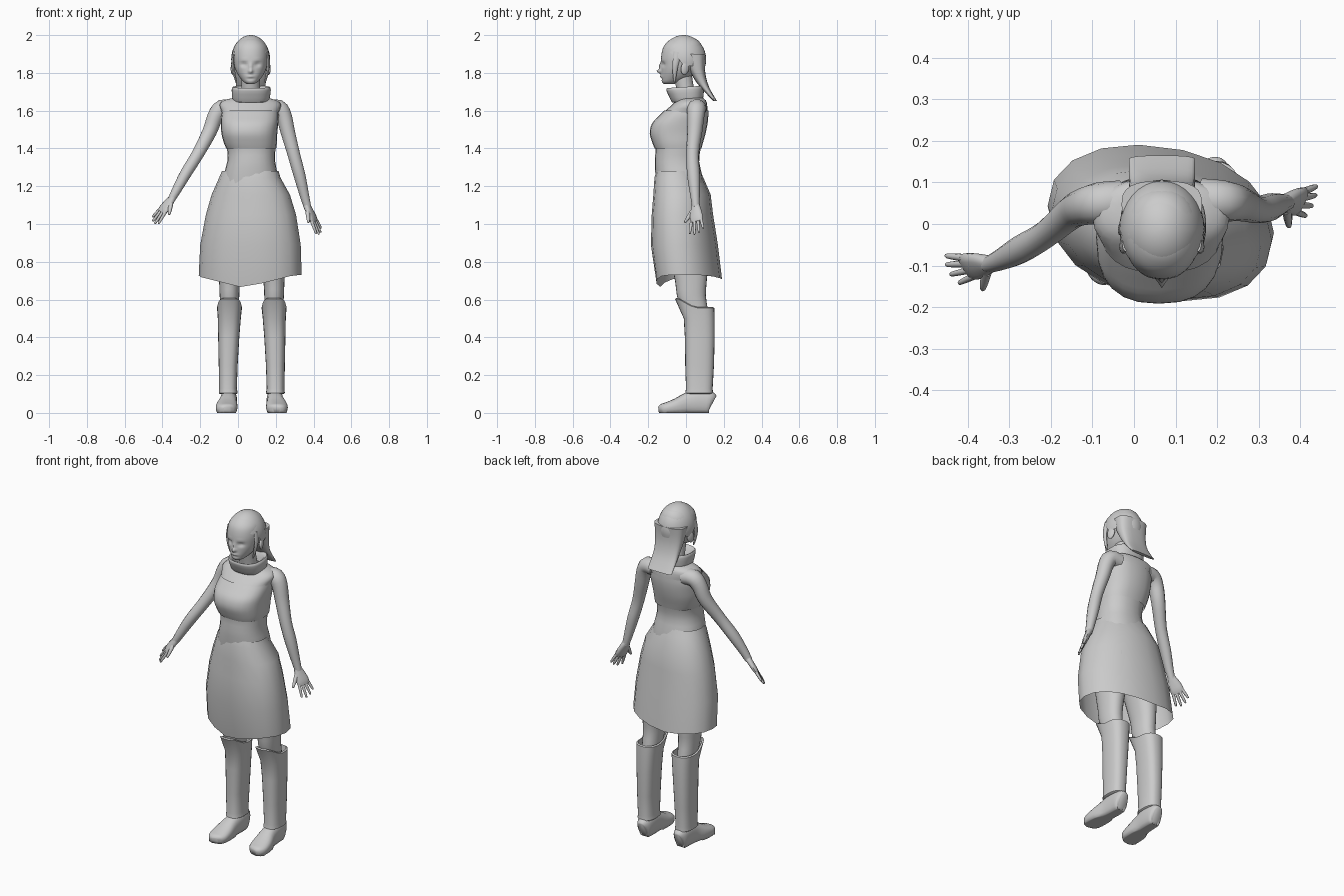
import bpy, math
from mathutils import Vector

CX = 0.067      # body centre line
LX = 0.073      # leg centre line


def make(name, rings, caps=(True, True), sub=0, angle=50):
    """Skin a list of equal-length point rings."""
    n = len(rings[0])
    verts = [tuple(p) for r in rings for p in r]
    faces = [(i*n+j, i*n+(j+1) % n, (i+1)*n+(j+1) % n, (i+1)*n+j)
             for i in range(len(rings)-1) for j in range(n)]
    if caps[0]:
        faces.append(tuple(reversed(range(n))))
    if caps[1]:
        faces.append(tuple(range(len(verts)-n, len(verts))))
    me = bpy.data.meshes.new(name)
    me.from_pydata(verts, [], faces)
    ob = bpy.data.objects.new(name, me)
    bpy.context.collection.objects.link(ob)
    bpy.ops.object.select_all(action='DESELECT')
    ob.select_set(True)
    bpy.context.view_layer.objects.active = ob
    bpy.ops.object.shade_smooth_by_angle(angle=math.radians(angle))
    if sub:
        ob.modifiers.new("smooth", 'SUBSURF').levels = sub
        ob.modifiers["smooth"].render_levels = sub
    return ob


def unit(t, e):
    c, s = math.cos(t), math.sin(t)
    return (math.copysign(abs(c)**(2/e), c), math.copysign(abs(s)**(2/e), s))


def refine(rows, steps):
    """Catmull-Rom interpolation between rows of numbers."""
    out = []
    for i in range(len(rows)-1):
        a, b, c, d = rows[max(i-1, 0)], rows[i], rows[i+1], rows[min(i+2, len(rows)-1)]
        for k in range(steps):
            t = k/steps
            out.append([0.5*(2*q+(r-p)*t+(2*p-5*q+4*r-s)*t*t+(3*q-p-3*r+s)*t**3)
                        for p, q, r, s in zip(a, b, c, d)])
    return out+[list(rows[-1])]


def loft(name, rows, n=24, e=2.2, steps=1, tilt=0, skew=0, **kw):
    """Rows are (z, x min, x max, y min, y max)."""
    rings = []
    for z, x0, x1, y0, y1 in refine(rows, steps):
        ring = []
        for j in range(n):
            u, v = unit(2*math.pi*j/n, e)
            dx = u*(x1-x0)/2
            y = (y0+y1)/2+v*(y1-y0)/2
            ring.append((((x0+x1)/2+dx), y+skew*dx, z+tilt*v))
        rings.append(ring)
    return make(name, rings, **kw)


def tube(name, rows, side=(0, 1, 0), n=14, e=2, steps=3, **kw):
    """Rows are (x, y, z, radius along side, other radius)."""
    rows = refine(rows, steps)
    pts = [Vector(r[:3]) for r in rows]
    rings = []
    for i, r in enumerate(rows):
        d = (pts[min(i+1, len(pts)-1)]-pts[max(i-1, 0)]).normalized()
        s = Vector(side)
        s = (s-d*s.dot(d)).normalized()
        o = d.cross(s)
        ring = []
        for j in range(n):
            u, v = unit(2*math.pi*j/n, e)
            ring.append(pts[i]+s*u*r[3]+o*v*r[4])
        rings.append(ring)
    return make(name, rings, **kw)


# torso, shoulders and neck
loft("torso", [(1.02, -.08, .21, -.12, .10), (1.15, -.09, .22, -.15, .10),
     (1.26, -.075, .21, -.162, .085), (1.33, -.057, .197, -.165, .07),
     (1.40, -.058, .198, -.162, .078), (1.48, -.08, .203, -.175, .10),
     (1.54, -.085, .208, -.155, .112), (1.59, -.085, .215, -.118, .115),
     (1.63, -.10, .23, -.075, .112), (1.655, -.075, .205, -.05, .105),
     (1.67, -.01, .145, -.035, .085)], e=2.3, steps=2)
loft("bust_top", [(1.40, -.062, .202, -.166, .082), (1.43, -.075, .206, -.178, .09),
     (1.48, -.088, .208, -.192, .104), (1.53, -.091, .213, -.181, .114),
     (1.57, -.089, .216, -.146, .118), (1.60, -.082, .214, -.117, .118)],
     e=2.5, steps=3, caps=(False, False))
tube("neck", [(CX, .02, 1.62, .055, .055), (CX, .0, 1.70, .05, .047),
     (CX, -.02, 1.80, .05, .05)], side=(1, 0, 0))

# standing collar with a rolled inner edge
loft("collar", [(1.65, -.015, .15, -.06, .085), (1.645, -.028, .165, -.075, .09),
     (1.67, -.032, .17, -.085, .093), (1.715, -.036, .177, -.108, .098),
     (1.73, -.03, .17, -.104, .093), (1.72, -.015, .15, -.085, .075),
     (1.67, .0, .135, -.055, .06)], e=2.5, tilt=.006, caps=(False, False), sub=1)

# skirt with a pointed front hem, open below
skirt = loft("skirt", [(1.28, -.085, .215, -.155, .075), (1.245, -.10, .225, -.165, .09),
     (1.155, -.14, .275, -.17, .128), (1.05, -.17, .307, -.178, .14),
     (.89, -.20, .332, -.182, .165), (.73, -.208, .337, -.165, .187)],
     n=18, e=2.15, skew=-.12, caps=(False, False), angle=60)
for v in skirt.data.vertices:
    if v.co.z < .74:
        k = max(0, 1-abs(v.co.x-.03)/.27)
        v.co.z -= (.068 if v.co.y < 0 else .025)*k
        if v.co.y < 0:
            v.co.y += .02*k

# head with sculpted face
head = loft("head", [(1.742, .047, .087, -.118, -.06), (1.752, .03, .104, -.127, -.03),
     (1.775, .01, .124, -.131, .02), (1.805, -.008, .142, -.131, .05),
     (1.84, -.02, .154, -.131, .075), (1.89, -.026, .16, -.131, .09),
     (1.94, -.018, .152, -.118, .085), (1.975, .01, .124, -.085, .06),
     (1.99, .045, .09, -.045, .02)], n=64, e=2.15, steps=5)
bumps = [(0, 1.808, .024, .010, .011), (0, 1.835, .012, .008, .018),
         (.036, 1.845, -.012, .016, .011), (-.036, 1.845, -.012, .016, .011),
         (0, 1.781, .007, .018, .006), (0, 1.768, -.004, .02, .005),
         (.035, 1.865, .004, .02, .006), (-.035, 1.865, .004, .02, .006)]
for v in head.data.vertices:
    if v.co.y < -.04:
        v.co.y -= sum(a*math.exp(-((v.co.x-CX-x)/sx)**2-((v.co.z-z)/sz)**2)
                      for x, z, a, sx, sz in bumps)

# hair: cap cut open at the face, back fall
cap_rings = []
for i in range(13):
    a = math.radians(3+i*8.5)
    ring = []
    for j in range(32):
        t = 2*math.pi*j/32
        front = max(0, -math.sin(t))**.6
        b = a*(1-.40*front)
        ring.append((CX+.103*math.sin(b)*math.cos(t), -.013+.12*math.sin(b)*math.sin(t),
                     1.87+.13*math.cos(b)))
    cap_rings.append(ring)
make("hair_cap", list(reversed(cap_rings)), caps=(False, True))
loft("hair_fall", [(1.90, -.03, .164, -.01, .104), (1.82, -.022, .157, .015, .10),
     (1.75, -.012, .147, .055, .113), (1.70, -.012, .147, .098, .135),
     (1.65, -.012, .147, .145, .165)], e=2.8, steps=2)

# both sides: ears, hair strands, legs, boots, shoes
for s, tag in ((-1, "left"), (1, "right")):
    bpy.ops.mesh.primitive_uv_sphere_add(segments=16, ring_count=10, radius=1,
                                         location=(CX+s*.093, -.005, 1.825),
                                         rotation=(-.2, 0, s*.35))
    ear = bpy.context.object
    ear.name = tag+"_ear"
    ear.scale = (.011, .023, .036)
    bpy.ops.object.shade_smooth()
    tube(tag+"_hair_strand", [(CX+s*.088, -.045, 1.91, .022, .008),
         (CX+s*.095, -.055, 1.85, .016, .008), (CX+s*.086, -.06, 1.79, .01, .007),
         (CX+s*.075, -.06, 1.75, .004, .004)], n=8)

    def leg(name, rows, **kw):
        """Rows are (z, distance from centre, half width, y min, y max)."""
        return loft(tag+name, [(z, LX+s*d-h, LX+s*d+h, y0, y1)
                               for z, d, h, y0, y1 in rows], **kw)

    leg("_leg", [(.45, .118, .045, .01, .125), (.55, .118, .048, -.025, .115),
        (.62, .118, .052, -.048, .105), (.70, .117, .056, -.058, .11),
        (.85, .105, .073, -.09, .12), (1.0, .088, .083, -.11, .12),
        (1.12, .075, .075, -.11, .10)], steps=2)
    boot = leg("_boot", [(.10, .124, .044, .01, .135), (.105, .125, .05, -.004, .143),
        (.13, .126, .047, .0, .141), (.25, .125, .05, -.004, .148),
        (.40, .122, .056, -.006, .152), (.50, .119, .061, -.012, .152),
        (.555, .118, .066, -.022, .15), (.56, .118, .058, -.014, .142),
        (.50, .118, .05, .0, .135)], e=2.6, caps=(True, False))
    # front of the boot rises to cover the knee
    for v in boot.data.vertices:
        if v.co.z > .545 and v.co.y < .045:
            k = min(1, (.045-v.co.y)/.05)
            v.co.z += .048*k
            v.co.y -= .036*k
    # shoe, flattened to the ground
    fx = LX+s*.122
    shoe = tube(tag+"_shoe", [(fx, .14, .05, .025, .045), (fx, .125, .055, .04, .06),
         (fx, .07, .06, .044, .066), (fx+s*.003, .01, .05, .046, .058),
         (fx+s*.009, -.05, .035, .056, .042), (fx+s*.012, -.10, .025, .056, .032),
         (fx+s*.010, -.13, .022, .042, .025), (fx+s*.008, -.142, .02, .02, .013)],
         side=(1, 0, 0), n=20, e=2.5)
    for v in shoe.data.vertices:
        v.co.z = max(v.co.z, 0) if v.co.z > .012 else 0


def hand(tag, wrist, d, lat):
    """Palm, four fingers and a thumb; lat points to the thumb side."""
    w, d, lat = Vector(wrist), Vector(d).normalized(), Vector(lat)
    lat = (lat-d*lat.dot(d)).normalized()
    tube(tag+"_palm", [(*(w+d*a), r, q) for a, r, q in
         ((-.01, .02, .018), (.03, .032, .016), (.07, .038, .014), (.092, .034, .009))],
         side=lat, n=12, e=2.4)
    for i, length in enumerate((.072, .082, .076, .058)):
        o = (1.5-i)*.0185
        b = w+d*.082+lat*o
        t = (d+lat*o*7).normalized()
        tube(tag+"_finger_%d" % (i+1), [(*b, .009, .009), (*(b+t*length*.5), .008, .008),
             (*(b+t*length*.92), .006, .006), (*(b+t*length), .003, .003)],
             side=lat, n=8, steps=2)
    b = w+d*.025+lat*.02
    t = (d*.75+lat*.65).normalized()
    tube(tag+"_thumb", [(*b, .014, .012), (*(b+t*.04), .011, .01),
         (*(b+t*.068), .007, .007), (*(b+t*.075), .003, .003)], side=lat, n=8, steps=2)


# arms, posed differently on each side
tube("left_arm", [(-.03, .055, 1.61, .05, .045), (-.085, .05, 1.612, .05, .047),
     (-.12, .042, 1.57, .045, .043), (-.15, .028, 1.49, .04, .039),
     (-.213, -.025, 1.37, .033, .033), (-.275, -.062, 1.27, .034, .031),
     (-.325, -.088, 1.18, .025, .025), (-.352, -.098, 1.13, .02, .02)])
hand("left", (-.35, -.097, 1.135), (-.55, -.07, -.72), (.45, -.75, -.30))
tube("right_arm", [(.16, .06, 1.61, .05, .045), (.215, .055, 1.612, .05, .047),
     (.243, .052, 1.57, .045, .043), (.263, .046, 1.49, .04, .039),
     (.295, .035, 1.37, .033, .034), (.325, .04, 1.26, .034, .032),
     (.352, .048, 1.15, .025, .025), (.368, .052, 1.09, .02, .02)])
hand("right", (.366, .052, 1.095), (.42, .03, -.9), (-.4, -.9, -.2))
